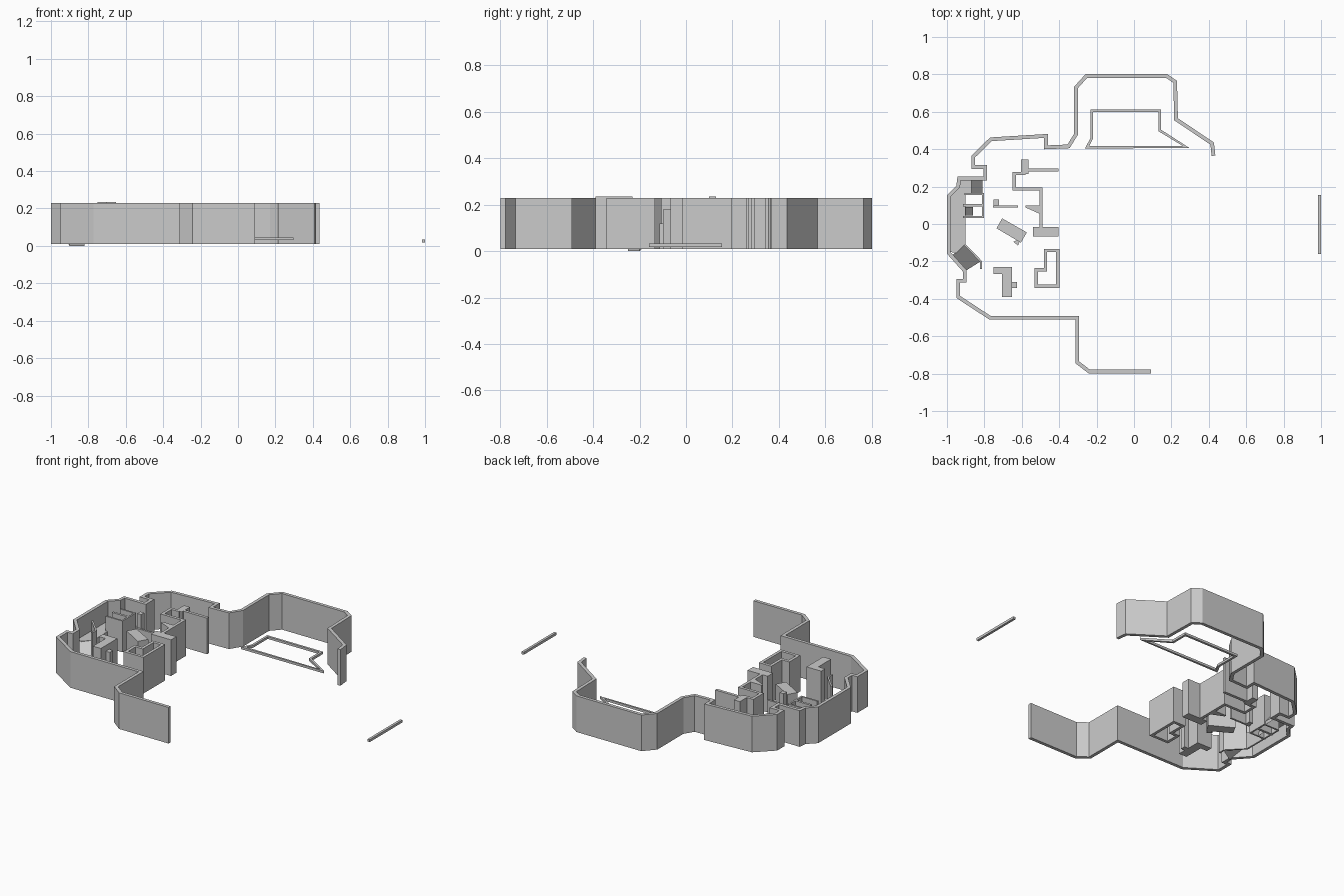
import bpy, bmesh
from mathutils import Vector

Z0, Z1 = 0.01, 0.23   # common wall bottom and top


def finish(name, bm):
    bmesh.ops.recalc_face_normals(bm, faces=bm.faces)
    me = bpy.data.meshes.new(name)
    bm.to_mesh(me)
    bm.free()
    bpy.context.collection.objects.link(bpy.data.objects.new(name, me))


def wall(name, pts, t=0.018, z0=Z0, z1=Z1, closed=False):
    """Mitred wall of thickness t along a centre line."""
    p = [Vector(q) for q in pts]
    n = len(p)
    bm = bmesh.new()
    rings = []
    for i in range(n):
        a = p[i - 1] if closed or i > 0 else None
        b = p[(i + 1) % n] if closed or i < n - 1 else None
        d1 = (p[i] - a).normalized() if a is not None else (b - p[i]).normalized()
        d2 = (b - p[i]).normalized() if b is not None else d1
        n1, n2 = Vector((-d1.y, d1.x)), Vector((-d2.y, d2.x))
        m = (n1 + n2).normalized()
        m *= t / 2 / max(m.dot(n1), 0.4)
        l, r = p[i] + m, p[i] - m
        rings.append([bm.verts.new((q.x, q.y, z)) for q, z in
                      ((l, z0), (r, z0), (r, z1), (l, z1))])
    for i in range(n if closed else n - 1):
        a, b = rings[i], rings[(i + 1) % n]
        for k in range(4):
            bm.faces.new((a[k], a[(k + 1) % 4], b[(k + 1) % 4], b[k]))
    if not closed:
        bm.faces.new(rings[0])
        bm.faces.new(rings[-1])
    finish(name, bm)


def prism(name, pts, z0=Z0, z1=Z1):
    """Extruded outline; z1 may be a list of top heights (slab 0.02 thick)."""
    tops = z1 if isinstance(z1, list) else [z1] * len(pts)
    bots = [z - 0.02 for z in z1] if isinstance(z1, list) else [z0] * len(pts)
    bm = bmesh.new()
    lo = [bm.verts.new((x, y, z)) for (x, y), z in zip(pts, bots)]
    hi = [bm.verts.new((x, y, z)) for (x, y), z in zip(pts, tops)]
    n = len(pts)
    bm.faces.new(lo)
    bm.faces.new(hi)
    for i in range(n):
        j = (i + 1) % n
        bm.faces.new((lo[i], lo[j], hi[j], hi[i]))
    finish(name, bm)


def box(name, x0, x1, y0, y1, z0=Z0, z1=Z1):
    prism(name, [(x0, y0), (x1, y0), (x1, y1), (x0, y1)], z0, z1)


# Perimeter wall, north end round the west side to the south end
wall("perimeter_wall_north", [
    (0.425, 0.365), (0.418, 0.43), (0.225, 0.56), (0.22, 0.76), (0.175, 0.791),
    (-0.255, 0.791), (-0.31, 0.73), (-0.31, 0.48), (-0.35, 0.415),
    (-0.47, 0.41), (-0.47, 0.471), (-0.765, 0.453), (-0.86, 0.36),
    (-0.86, 0.305), (-0.795, 0.305), (-0.795, 0.243), (-0.935, 0.243),
    (-0.94, 0.2), (-0.99, 0.15), (-0.99, -0.155), (-0.905, -0.25),
    (-0.905, -0.303), (-0.94, -0.303), (-0.94, -0.39), (-0.77, -0.501),
    (-0.303, -0.501), (-0.303, -0.74), (-0.24, -0.788), (0.09, -0.788)], 0.02)

# Low kerb loop and far east strip
wall("kerb_loop", [(-0.25, 0.411), (0.28, 0.411), (0.138, 0.5), (0.138, 0.605),
                   (-0.225, 0.605), (-0.225, 0.46)], 0.014, 0.032, 0.046, True)
box("east_strip", 0.985, 1.0, -0.16, 0.155, 0.018, 0.033)

# Raised walkway with ramps down
prism("walkway", [(-0.98, -0.15), (-0.95, -0.155), (-0.905, -0.11), (-0.905, 0.16),
                  (-0.87, 0.165), (-0.87, 0.24), (-0.93, 0.24), (-0.98, 0.15)], 0.09, 0.11)
prism("south_ramp", [(-0.97, -0.165), (-0.905, -0.11), (-0.82, -0.2), (-0.9, -0.25)],
      0, [0.11, 0.11, 0.02, 0.02])
prism("north_ramp", [(-0.87, 0.165), (-0.81, 0.165), (-0.81, 0.235), (-0.87, 0.235)],
      0, [0.11, 0.03, 0.03, 0.11])
prism("middle_ramp", [(-0.915, 0.045), (-0.86, 0.045), (-0.86, 0.092), (-0.915, 0.092)],
      0, [0.11, 0.03, 0.03, 0.11])
wall("ramp_side_wall", [(-0.905, -0.11), (-0.818, -0.2), (-0.818, -0.24)], 0.01)
wall("walkway_room_wall", [(-0.905, 0.16), (-0.807, 0.16), (-0.807, 0.038),
                           (-0.915, 0.038)], 0.01, Z0, 0.2)
wall("walkway_partition", [(-0.915, 0.1), (-0.807, 0.1)], 0.014, Z0, 0.2)
wall("walkway_parapet", [(-0.907, -0.11), (-0.907, 0.16)], 0.01, Z0, 0.11)

# South inner room and eastern block with its long wall
wall("south_room", [(-0.473, -0.142), (-0.407, -0.142), (-0.407, -0.333), (-0.522, -0.333),
                    (-0.522, -0.245), (-0.473, -0.245)], closed=True)
box("east_block", -0.54, -0.405, -0.067, -0.015)
wall("inner_wall", [(-0.497, -0.015), (-0.497, 0.187), (-0.64, 0.187), (-0.64, 0.27),
                    (-0.58, 0.27)])
box("inner_wall_arm", -0.6, -0.405, 0.28, 0.298)
box("inner_wall_pillar", -0.605, -0.565, 0.268, 0.345)
prism("wedge_buttress", [(-0.58, 0.1), (-0.58, 0.088), (-0.505, 0.055), (-0.505, 0.1)])

# Free-standing cover in the middle
box("cover_screen", -0.755, -0.62, 0.088, 0.1, Z0, 0.15)
box("cover_screen_post", -0.75, -0.723, 0.1, 0.13, Z0, 0.235)
prism("angled_block", [(-0.735, -0.023), (-0.705, 0.03), (-0.573, -0.045), (-0.605, -0.1)],
      Z0, 0.18)
prism("angled_step", [(-0.645, -0.095), (-0.605, -0.075), (-0.62, -0.115)], Z0, 0.12)
prism("stepped_block", [(-0.75, -0.23), (-0.75, -0.268), (-0.705, -0.268), (-0.705, -0.39),
                        (-0.652, -0.39), (-0.652, -0.23)], Z0, 0.235)
box("stepped_block_side", -0.652, -0.625, -0.342, -0.31, Z0, 0.2)
